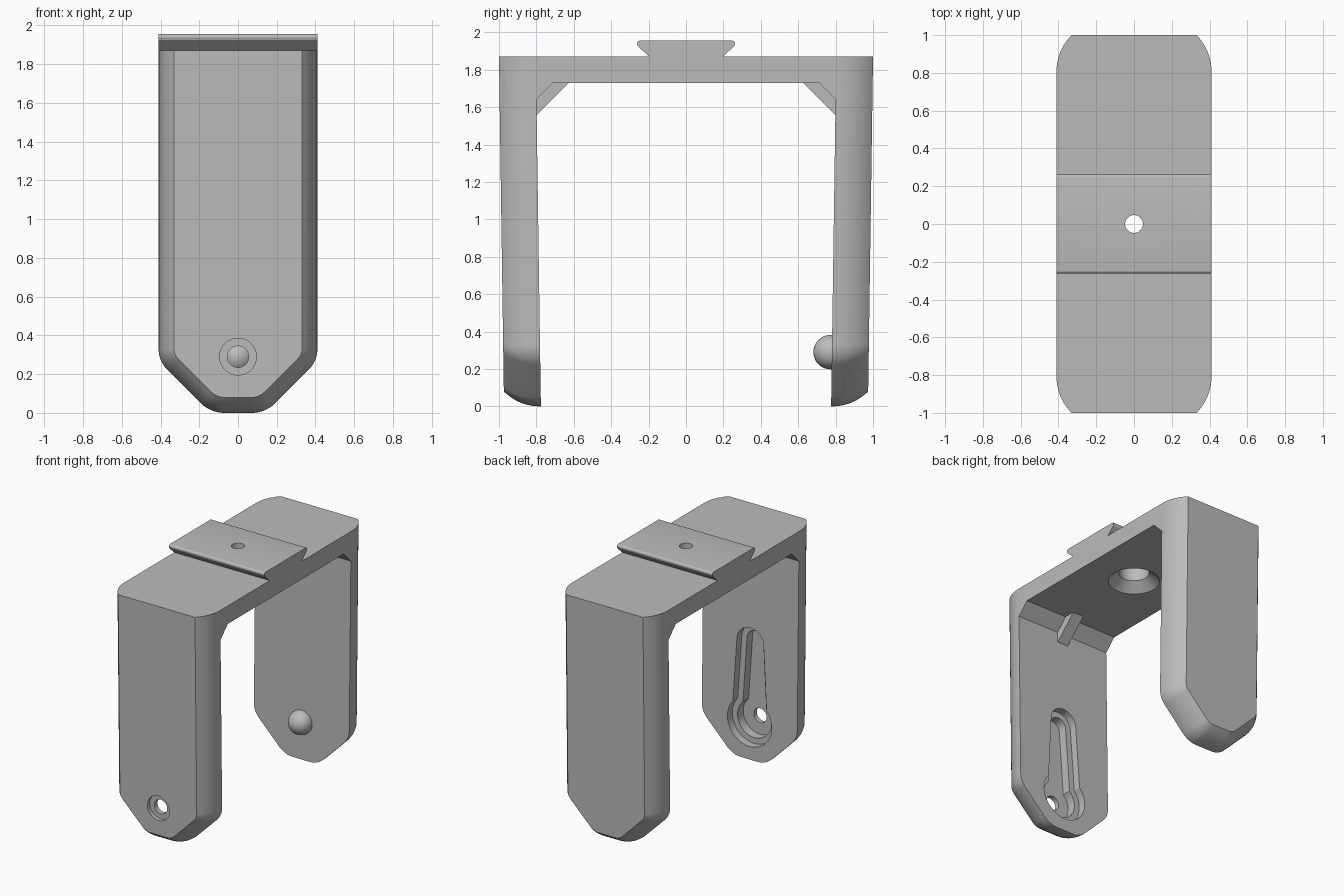
import bpy
import bmesh
from math import sin, cos, acos, asin, pi, radians

cube = bpy.data.objects.get("Cube")
if cube:
    bpy.data.objects.remove(cube, do_unlink=True)

grey = bpy.data.materials.new("plain_grey")
grey.use_nodes = True
grey.diffuse_color = (0.5, 0.5, 0.5, 1)
grey.node_tree.nodes["Principled BSDF"].inputs["Base Color"].default_value = (0.5, 0.5, 0.5, 1)

TOP = 1.87          # upper face of the bridge
HALF = 0.41         # half width
INNER = 0.803       # inner leg face at the top
LEAN = 0.0145       # legs lean inward toward the tips
HOLE_Z = 0.29


def lean(y, z):
    return y - LEAN * (TOP - z)


def arc(cx, cz, r, a0, a1, n):
    return [(cx + r * cos(a0 + (a1 - a0) * i / n), cz + r * sin(a0 + (a1 - a0) * i / n))
            for i in range(n + 1)]


def mirrored(half):
    """Close a right-hand half outline by mirroring it across x = 0."""
    return half + [(-x, z) for x, z in reversed(half) if x > 1e-5]


def loft(name, rings):
    """Skin a stack of equal-length rings and cap both ends."""
    bm = bmesh.new()
    rows = [[bm.verts.new(p) for p in ring] for ring in rings]
    n = len(rows[0])
    for a, b in zip(rows, rows[1:]):
        for i in range(n):
            j = (i + 1) % n
            bm.faces.new((a[i], a[j], b[j], b[i]))
    bm.faces.new(rows[0])
    bm.faces.new(rows[-1])
    bmesh.ops.recalc_face_normals(bm, faces=bm.faces)
    mesh = bpy.data.meshes.new(name)
    bm.to_mesh(mesh)
    bm.free()
    mesh.materials.append(grey)
    obj = bpy.data.objects.new(name, mesh)
    bpy.context.collection.objects.link(obj)
    return obj


def select(obj):
    bpy.ops.object.select_all(action='DESELECT')
    obj.select_set(True)
    bpy.context.view_layer.objects.active = obj


def carve(obj, cutter):
    cutter.hide_render = True
    select(obj)
    mod = obj.modifiers.new("cut", 'BOOLEAN')
    mod.operation = 'DIFFERENCE'
    mod.solver = 'EXACT'
    mod.object = cutter
    bpy.ops.object.modifier_apply(modifier=mod.name)
    bpy.data.objects.remove(cutter, do_unlink=True)


def extrude_x(name, profile, half):
    return loft(name, [[(x, y, z) for y, z in profile] for x in (-half, half)])


def leg_outline(d):
    """Leg outline inset by d, with a rounded, chamfered tip."""
    r1, r2 = 0.15, 0.174
    tip = arc(0.07, r2, r2 - d, -pi / 2, -pi / 4, 8)
    side = arc(HALF - r1, 0.33, r1 - d, -pi / 4, 0, 8)
    return mirrored(tip + side + [(HALF - d, TOP)])


def make_leg(name, side):
    r, start, depth = 0.266, 0.81, 0.19
    layers = [(INNER, 0)]
    end = asin(depth / r)
    for i in range(11):
        a = end * i / 10
        layers.append((start + r * sin(a), r * (1 - cos(a))))
    return loft(name, [[(x, side * lean(y, z), z) for x, z in leg_outline(d)]
                       for y, d in layers])


def slot_outline(inset):
    """Keyhole outline: wide round foot and a tapering neck."""
    foot, neck, head = 0.19 - inset, 0.145 - inset, 0.115 - inset
    half = arc(0, HOLE_Z, foot, -pi / 2, acos(neck / foot), 16)
    half += arc(0, 0.9, head, 0, pi / 2, 12)
    return mirrored(half)


def front_cutter(name, outline, y0, y1):
    return loft(name, [[(x, -lean(y, z), z) for x, z in outline] for y in (y0, y1)])


def disc(r):
    return arc(0, HOLE_Z, r, 0, 2 * pi * 39 / 40, 39)


# Bridge with dovetail rail and corner fillets, as one profile
half_profile = [(INNER, TOP), (0.197, TOP), (0.257, 1.925)]
half_profile += arc(0.247, 1.94, 0.015, -pi / 5, pi / 2, 6)
lower = [(0.71, 1.73), (INNER, 1.637)]
right = lower + half_profile
bridge = extrude_x("bridge", right + [(-y, z) for y, z in reversed(right)], HALF)

# Countersunk screw hole through the bridge
steps = [(0.197, 1.72), (0.109, 1.797), (0.109, 1.9), (0.047, 1.9), (0.047, 2.0)]
carve(bridge, loft("screw_cutter", [
    [(r * cos(pi * i / 24), r * sin(pi * i / 24), z) for i in range(48)] for r, z in steps]))

# Legs
front_leg = make_leg("front_leg", -1)
back_leg = make_leg("back_leg", 1)

# Stepped keyhole recess, through hole and counterbore in the front leg
carve(front_leg, front_cutter("recess_cutter", slot_outline(0), 0.7, INNER + 0.06))
carve(front_leg, front_cutter("deep_recess_cutter", slot_outline(0.045), 0.72, INNER + 0.13))
carve(front_leg, front_cutter("hole_cutter", disc(0.055), 0.75, 1.1))
carve(front_leg, front_cutter("counterbore_cutter", disc(0.095), 0.97, 1.1))

# Corner ribs
ribs = []
for name, s in (("front_rib", -1), ("back_rib", 1)):
    ribs.append(extrude_x(name, [(s * 0.625, 1.735), (s * 0.625, 1.73), (s * 0.797, 1.56),
                                 (s * 0.81, 1.56), (s * 0.81, 1.735)], 0.047))

# Locating ball on the back leg
bpy.ops.mesh.primitive_uv_sphere_add(segments=40, ring_count=20, radius=0.092,
                                     location=(0, 0.773, HOLE_Z))
ball = bpy.context.object
ball.name = "locating_ball"
ball.data.materials.append(grey)

for obj in [bridge, front_leg, back_leg, ball] + ribs:
    select(obj)
    bpy.ops.object.shade_smooth_by_angle(angle=radians(25))
